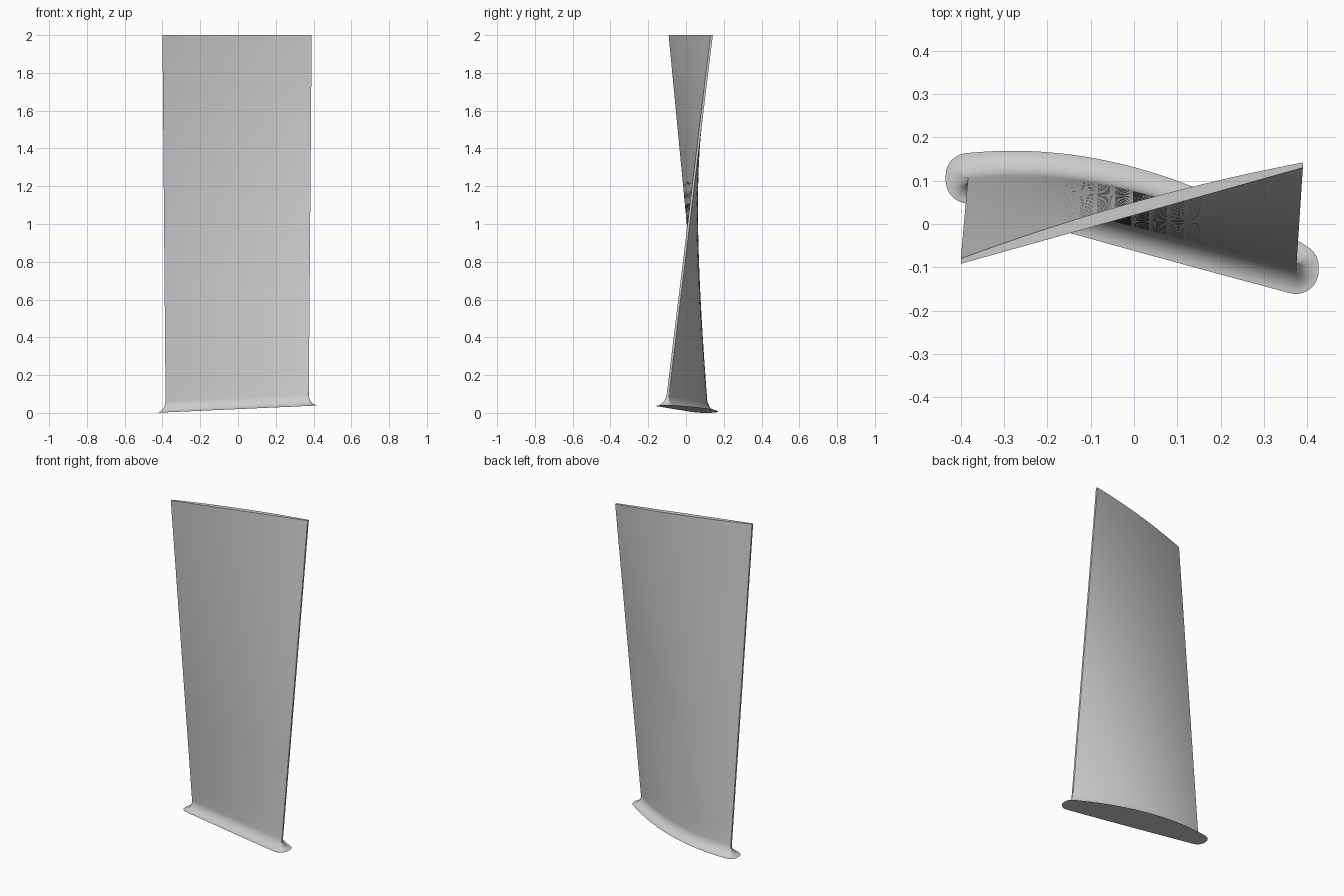
import bpy, bmesh, math

cube = bpy.data.objects.get("Cube")
if cube:
    bpy.data.objects.remove(cube, do_unlink=True)

FILLET_WIDTH, FILLET_HEIGHT = 0.052, 0.06
STEPS, FAN, FILLET_RINGS, BLADE_RINGS = 28, 10, 10, 24


def mix(a, b, t):
    return a + (b - a) * t


def base_height(x):
    """Slanted plane on which the root sits."""
    return 0.02 + 0.045 * x


def surface_point(u, upper, t):
    """Point of the section: u runs -1..1 along the chord, t 0..1 up the span."""
    x = mix(mix(-0.383, -0.40, t), mix(0.374, 0.39, t), (u + 1) / 2)
    y = mix(mix(0.100, -0.092, t), mix(-0.114, 0.130, t), (u + 1) / 2)
    if upper:
        y += 0.012 + mix(0.074, 0.018, t) * (1 - u * u)
    return x, y


def root_normal(u, upper):
    """Outward direction of the root outline as an angle in radians."""
    x0, y0 = surface_point(u - 0.01, upper, 0)
    x1, y1 = surface_point(u + 0.01, upper, 0)
    tangent = math.atan2(y1 - y0, x1 - x0)
    return tangent + (math.pi / 2 if upper else 3 * math.pi / 2)


# Outline samples: (u, upper, normal angle), with fans around the thin edges
outline = []
chord = [math.sin(math.pi / 2 * (2 * i / STEPS - 1)) for i in range(STEPS + 1)]
for u in reversed(chord):
    outline.append((u, True, root_normal(u, True)))
for upper, start, end in ((True, root_normal(-1, True), math.pi),
                          (False, math.pi, root_normal(-1, False))):
    outline += [(-1, upper, mix(start, end, k / FAN)) for k in range(FAN + 1)]
for u in chord:
    outline.append((u, False, root_normal(u, False)))
for upper, start, end in ((False, root_normal(1, False), 2 * math.pi),
                          (True, 2 * math.pi, 2 * math.pi + root_normal(1, True))):
    outline += [(1, upper, mix(start, end, k / FAN)) for k in range(FAN + 1)]


def ring(bm, offset, lift, span):
    """One loop: offset outward, lifted from the base, span 0..1 to the tip."""
    verts = []
    for u, upper, angle in outline:
        x, y = surface_point(u, upper, 0)
        z = mix(base_height(x + offset * math.cos(angle)) + lift, 2.0, span)
        x, y = surface_point(u, upper, z / 2)
        verts.append(bm.verts.new((x + offset * math.cos(angle),
                                   y + offset * math.sin(angle), z)))
    return verts


# Twisted blade with a flared root fillet
bm = bmesh.new()
rings = []
for k in range(FILLET_RINGS + 1):
    a = math.pi / 2 * k / FILLET_RINGS
    rings.append(ring(bm, FILLET_WIDTH * (1 - math.sin(a)),
                      FILLET_HEIGHT * (1 - math.cos(a)), 0))
for k in range(1, BLADE_RINGS + 1):
    rings.append(ring(bm, 0, FILLET_HEIGHT, k / BLADE_RINGS))

count = len(outline)
for low, high in zip(rings, rings[1:]):
    for i in range(count):
        j = (i + 1) % count
        bm.faces.new((low[i], low[j], high[j], high[i]))
bm.faces.new(list(reversed(rings[0])))
bm.faces.new(rings[-1])
bmesh.ops.remove_doubles(bm, verts=bm.verts, dist=0.00005)
bmesh.ops.recalc_face_normals(bm, faces=bm.faces)

mesh = bpy.data.meshes.new("fan_blade")
bm.to_mesh(mesh)
bm.free()
blade = bpy.data.objects.new("fan_blade", mesh)
bpy.context.collection.objects.link(blade)

# Plain metal grey
grey = bpy.data.materials.new("light_grey")
grey.use_nodes = True
colour = (0.6, 0.6, 0.6, 1)
grey.diffuse_color = colour
grey.node_tree.nodes["Principled BSDF"].inputs["Base Color"].default_value = colour
mesh.materials.append(grey)

bpy.ops.object.select_all(action="DESELECT")
blade.select_set(True)
bpy.context.view_layer.objects.active = blade
bpy.ops.object.shade_smooth_by_angle(angle=math.radians(35))
